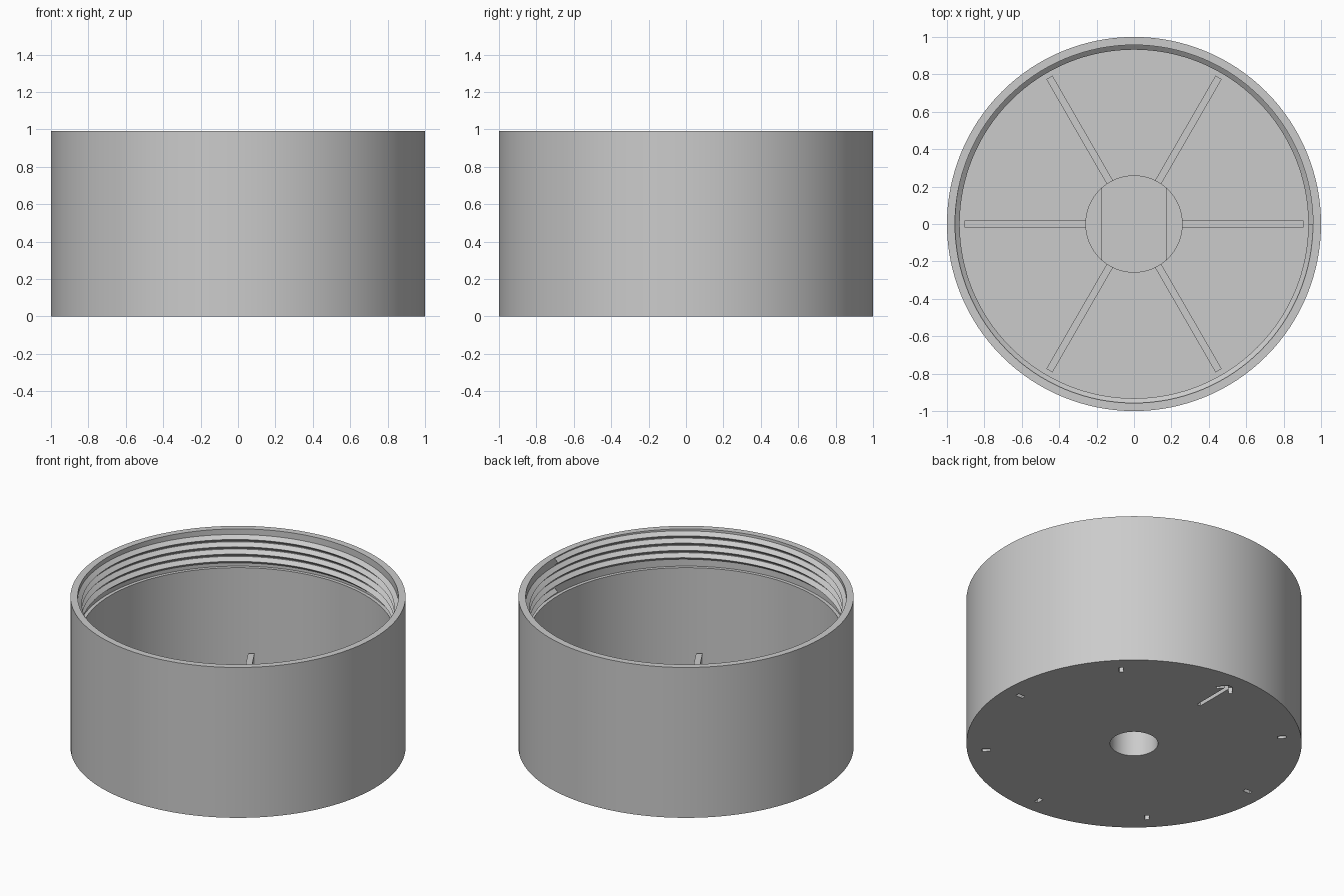
import bpy, bmesh, math
from mathutils import Matrix, Vector

STEPS = 128
HEIGHT = 0.99
FLOOR = 0.08
HUB_R, HUB_TOP, KEY_TOP = 0.26, 0.29, 0.36
PITCH, TURNS = 0.048, 4

if "Cube" in bpy.data.objects:
    bpy.data.objects.remove(bpy.data.objects["Cube"])

grey = bpy.data.materials.new("plain_grey")
grey.use_nodes = True
grey.diffuse_color = (0.6, 0.6, 0.6, 1)
grey.node_tree.nodes["Principled BSDF"].inputs["Base Color"].default_value = grey.diffuse_color


def finish(name, bm):
    bmesh.ops.recalc_face_normals(bm, faces=bm.faces)
    mesh = bpy.data.meshes.new(name)
    bm.to_mesh(mesh)
    bm.free()
    obj = bpy.data.objects.new(name, mesh)
    bpy.context.collection.objects.link(obj)
    mesh.materials.append(grey)
    return obj


def select(obj):
    bpy.ops.object.select_all(action="DESELECT")
    obj.select_set(True)
    bpy.context.view_layer.objects.active = obj


def smooth(obj):
    select(obj)
    bpy.ops.object.shade_smooth_by_angle(angle=math.radians(30))


def sweep(points, closed=False, turns=1, rise=0.0):
    """Spin an (r, z) profile around the vertical axis."""
    bm = bmesh.new()
    verts = [bm.verts.new((r, 0, z)) for r, z in points]
    pairs = list(zip(verts, verts[1:]))
    if closed:
        pairs.append((verts[-1], verts[0]))
    edges = [bm.edges.new(p) for p in pairs]
    steps = STEPS * turns
    bmesh.ops.spin(bm, geom=verts + edges, cent=(0, 0, 0), axis=(0, 0, 1),
                   dvec=(0, 0, rise / STEPS), angle=math.tau * turns, steps=steps)
    bmesh.ops.remove_doubles(bm, verts=bm.verts, dist=0.0001)
    return bm


def add_bar(bm, start, end, width, z0, z1):
    """Add a straight upright bar between two plan points."""
    a, b = Vector(start), Vector(end)
    d = b - a
    mid = (a + b) / 2
    mat = (Matrix.Translation((mid.x, mid.y, (z0 + z1) / 2))
           @ Matrix.Rotation(math.atan2(d.y, d.x), 4, "Z")
           @ Matrix.Diagonal((d.length, width, z1 - z0, 1)))
    bmesh.ops.create_cube(bm, size=1, matrix=mat)


def polar(r, degrees):
    a = math.radians(degrees)
    return (r * math.cos(a), r * math.sin(a))


# Cup with hub and blind centre hole
body = finish("cup_body", sweep([
    (0, 0.22), (0.143, 0.22), (0.143, 0), (1, 0), (1, HEIGHT),
    (0.957, HEIGHT), (0.957, 0.745), (0.935, 0.745), (0.935, FLOOR),
    (HUB_R, FLOOR), (HUB_R, HUB_TOP), (0, HUB_TOP)]))

# Engraved dial marks and arrow on the underside
marks = [(polar(0.86, a), polar(0.91, a), 0.026)
         for a in range(0, 360, 45) if a != 90]
marks += [((0, 0.6), (0, 0.88), 0.026)]
marks += [((s * 0.055, 0.83), (0, 0.89), 0.022) for s in (-1, 1)]
for start, end, width in marks:
    bm = bmesh.new()
    add_bar(bm, start, end, width, -0.05, 0.04)
    cutter = finish("mark_cutter", bm)
    cutter.hide_render = True
    cut = body.modifiers.new("engrave", "BOOLEAN")
    cut.operation = "DIFFERENCE"
    cut.solver = "EXACT"
    cut.object = cutter
    select(body)
    bpy.ops.object.modifier_apply(modifier=cut.name)
    bpy.data.objects.remove(cutter)
smooth(body)

# Internal screw thread near the rim
z = 0.747
thread = finish("screw_thread", sweep(
    [(0.96, z), (0.932, z + PITCH / 2), (0.96, z + PITCH)],
    closed=True, turns=TURNS, rise=PITCH))
smooth(thread)

# Six radial floor ribs
bm = bmesh.new()
for k in range(6):
    add_bar(bm, polar(HUB_R - 0.02, k * 60), polar(0.905, k * 60), 0.038, FLOOR - 0.01, 0.195)
finish("floor_ribs", bm)

# Raised hub key with two flat sides
bm = bmesh.new()
half = math.degrees(math.acos(0.175 / HUB_R))
arc = [half + (180 - 2 * half) * i / 24 for i in range(25)]
rim = [polar(HUB_R, a) for a in arc] + [polar(HUB_R, a + 180) for a in arc]
base = bm.faces.new([bm.verts.new((x, y, HUB_TOP - 0.01)) for x, y in rim])
top = bmesh.ops.extrude_face_region(bm, geom=[base])["geom"]
bmesh.ops.translate(bm, vec=(0, 0, KEY_TOP - HUB_TOP + 0.01),
                    verts=[v for v in top if isinstance(v, bmesh.types.BMVert)])
smooth(finish("hub_key", bm))
